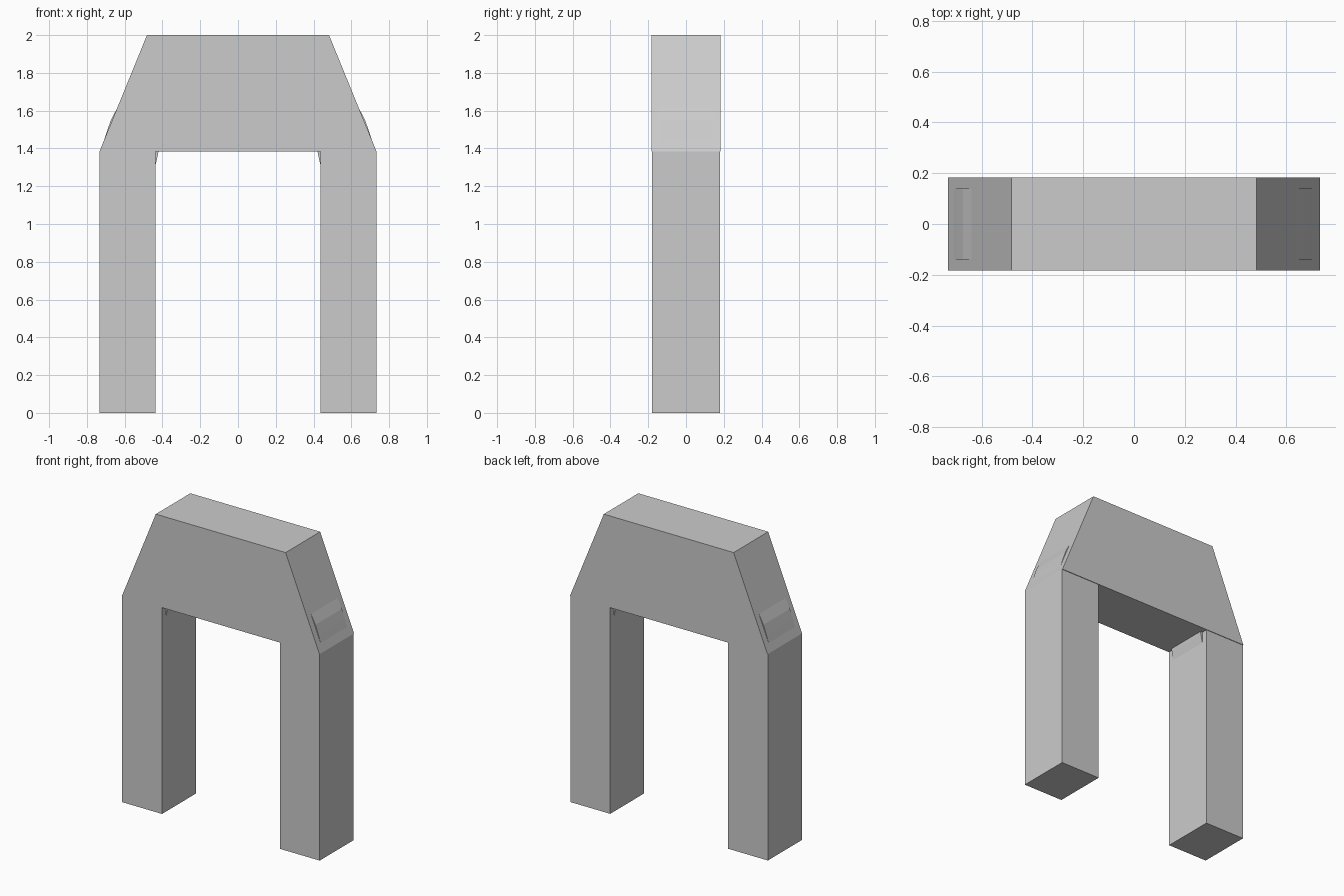
import bpy, bmesh

if "Cube" in bpy.data.objects:
    bpy.data.objects.remove(bpy.data.objects["Cube"])


def extrude_profile(name, points, y0, y1, side=1):
    """Solid made from an x-z profile swept from y0 to y1; side=-1 mirrors it in x."""
    bm = bmesh.new()
    face = bm.faces.new([bm.verts.new((side * x, y0, z)) for x, z in points])
    swept = bmesh.ops.extrude_face_region(bm, geom=[face])["geom"]
    verts = [v for v in swept if isinstance(v, bmesh.types.BMVert)]
    bmesh.ops.translate(bm, verts=verts, vec=(0, y1 - y0, 0))
    bmesh.ops.recalc_face_normals(bm, faces=bm.faces[:])
    mesh = bpy.data.meshes.new(name)
    bm.to_mesh(mesh)
    bm.free()
    obj = bpy.data.objects.new(name, mesh)
    bpy.context.collection.objects.link(obj)
    return obj


# Tapered crown spanning both legs
extrude_profile("arch_crown", [(-0.733, 1.385), (0.733, 1.385), (0.482, 2.0), (-0.482, 2.0)],
                -0.183, 0.183)

for side, label in ((-1, "left"), (1, "right")):
    # Square leg
    extrude_profile(label + "_leg", [(0.437, 0), (0.733, 0), (0.733, 1.385), (0.437, 1.385)],
                    -0.181, 0.179, side)
    # Shallow creased pad on the sloping shoulder
    extrude_profile(label + "_shoulder_pad",
                    [(0.639, 1.615), (0.673, 1.55), (0.694, 1.49), (0.714, 1.43), (0.66, 1.43)],
                    -0.14, 0.14, side)
    # Small wedge lip at the top of the inner leg face
    extrude_profile(label + "_inner_lip",
                    [(0.45, 1.385), (0.421, 1.385), (0.425, 1.362), (0.437, 1.31), (0.45, 1.31)],
                    -0.14, 0.14, side)
